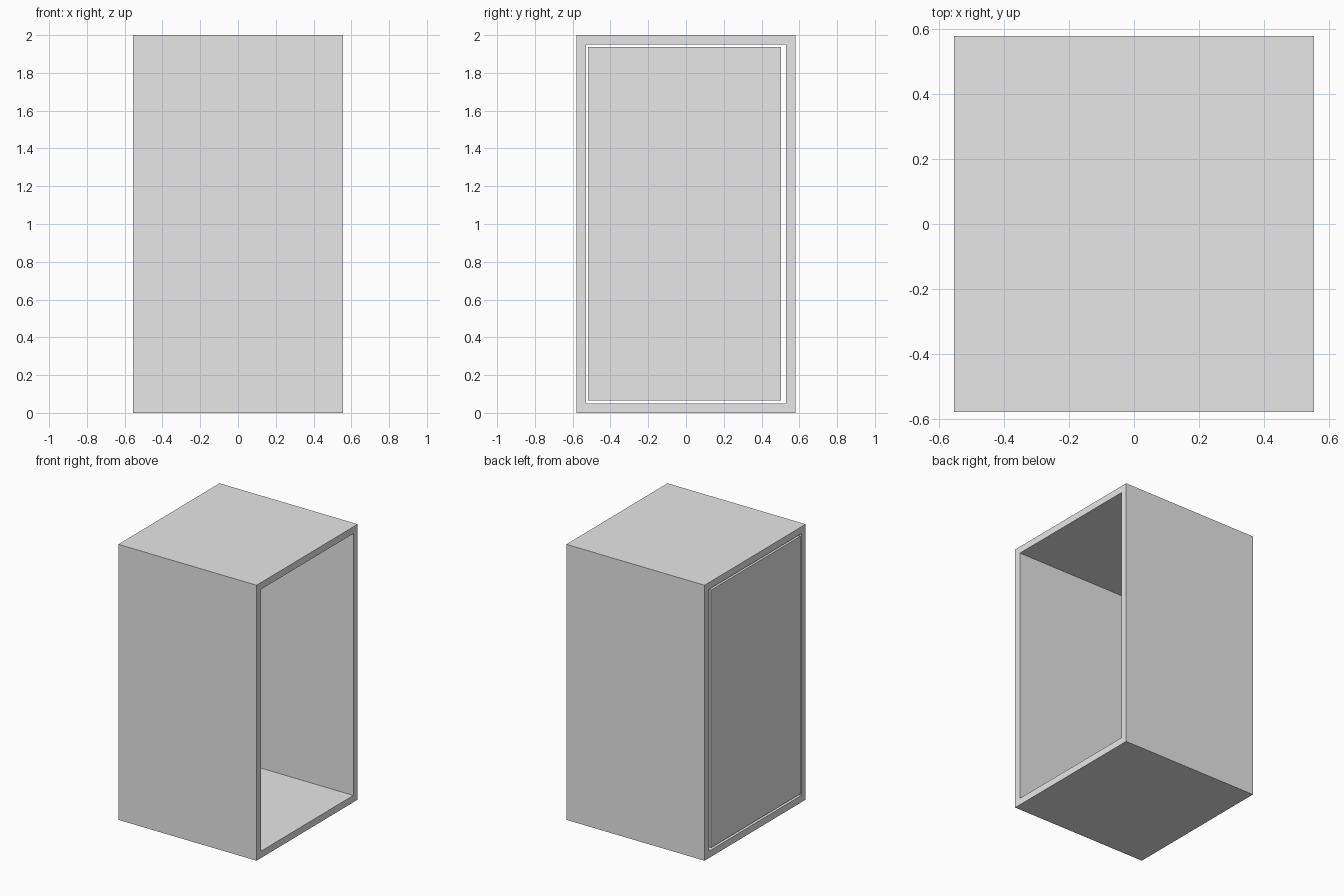
import bpy

# Remove the default cube
default_cube = bpy.data.objects.get("Cube")
if default_cube:
    bpy.data.objects.remove(default_cube, do_unlink=True)

# Overall size and wall thickness
HALF_X, HALF_Y, HEIGHT, WALL = 0.555, 0.58, 2.0, 0.05

grey = bpy.data.materials.new("light_grey")
grey.use_nodes = True
colour = (0.8, 0.8, 0.8, 1)
grey.diffuse_color = colour
grey.node_tree.nodes["Principled BSDF"].inputs["Base Color"].default_value = colour


def add_object(name, verts, faces):
    mesh = bpy.data.meshes.new(name)
    mesh.from_pydata(verts, [], faces)
    mesh.materials.append(grey)
    obj = bpy.data.objects.new(name, mesh)
    bpy.context.collection.objects.link(obj)
    return obj


def rectangle(x, y0, y1, z0, z1):
    return [(x, y0, z0), (x, y1, z0), (x, y1, z1), (x, y0, z1)]


# Cabinet shell: a rectangular tube open on both x ends
outer = (-HALF_Y, HALF_Y, 0, HEIGHT)
inner = (WALL - HALF_Y, HALF_Y - WALL, WALL, HEIGHT - WALL)
verts = []
for x in (-HALF_X, HALF_X):
    for limits in (outer, inner):
        verts += rectangle(x, *limits)
faces = []
for i in range(4):
    j = (i + 1) % 4
    faces += [
        (i, i + 4, j + 4, j),             # left-hand rim
        (i + 8, j + 8, j + 12, i + 12),   # right-hand rim
        (i, j, j + 8, i + 8),             # outer wall
        (i + 4, i + 12, j + 12, j + 4),   # inner wall
    ]
add_object("cabinet_shell", verts, faces)

# Door panel: a loose slab set flush in the -x opening
door_limits = (-0.518, 0.503, 0.066, 1.936)
verts = rectangle(-HALF_X, *door_limits) + rectangle(WALL - HALF_X, *door_limits)
faces = [(3, 2, 1, 0), (4, 5, 6, 7)]
faces += [(i, (i + 1) % 4, (i + 1) % 4 + 4, i + 4) for i in range(4)]
add_object("door_panel", verts, faces)
